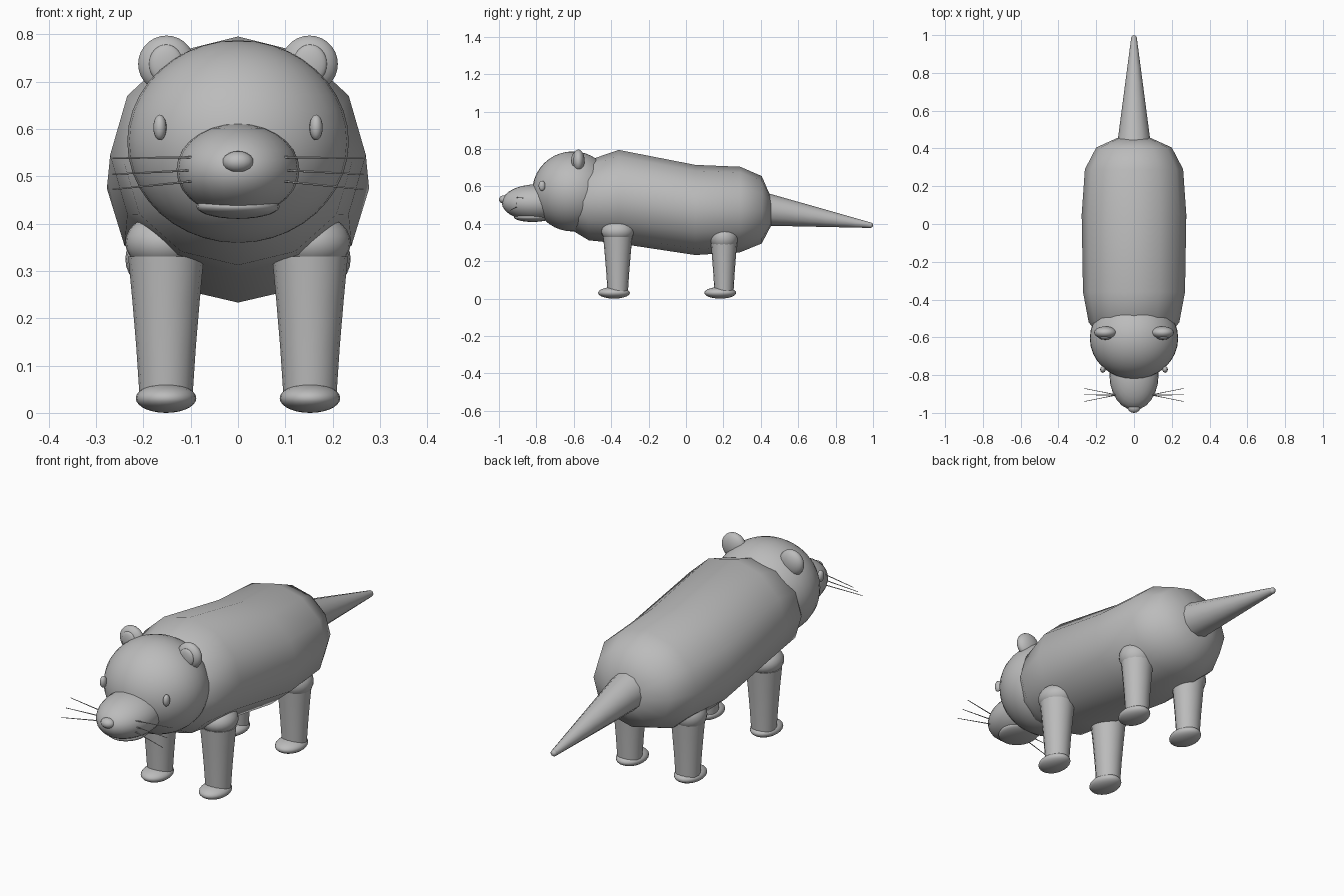
import bpy, bmesh, math
from mathutils import Vector

if "Cube" in bpy.data.objects:
    bpy.data.objects.remove(bpy.data.objects["Cube"], do_unlink=True)

GREY = (0.5, 0.5, 0.5, 1)
fur = bpy.data.materials.new("soft grey")
fur.use_nodes = True
fur.diffuse_color = GREY
fur.node_tree.nodes["Principled BSDF"].inputs["Base Color"].default_value = GREY


def finish(name, bm):
    bmesh.ops.recalc_face_normals(bm, faces=bm.faces)
    for f in bm.faces:
        f.smooth = True
    mesh = bpy.data.meshes.new(name)
    bm.to_mesh(mesh)
    bm.free()
    mesh.materials.append(fur)
    obj = bpy.data.objects.new(name, mesh)
    bpy.context.collection.objects.link(obj)
    return obj


def ellipsoid(name, centre, radii, segments=24, rings=14):
    bm = bmesh.new()
    bmesh.ops.create_uvsphere(bm, u_segments=segments, v_segments=rings, radius=1)
    for v in bm.verts:
        v.co = Vector(c + p * r for c, p, r in zip(centre, v.co, radii))
    return finish(name, bm)


def loft(name, rings, sides, upright=False):
    """Rings are (centre, half width, half depth); stacked along y, or z if upright."""
    bm = bmesh.new()
    loops = []
    for centre, a, b in rings:
        loop = []
        for i in range(sides):
            t = math.tau * i / sides
            u, w = a * math.sin(t), b * math.cos(t)
            offset = (u, w, 0) if upright else (u, 0, w)
            loop.append(bm.verts.new(Vector(centre) + Vector(offset)))
        loops.append(loop)
    for lo, hi in zip(loops, loops[1:]):
        for i in range(sides):
            j = (i + 1) % sides
            bm.faces.new((lo[i], lo[j], hi[j], hi[i]))
    bm.faces.new(loops[0])
    bm.faces.new(loops[-1])
    return finish(name, bm)


# Torso: y, bottom, top, half width
torso = [(-0.60, 0.36, 0.67, 0.18), (-0.52, 0.312, 0.74, 0.24),
         (-0.36, 0.295, 0.795, 0.27), (0.05, 0.233, 0.715, 0.277),
         (0.29, 0.248, 0.705, 0.26), (0.405, 0.295, 0.655, 0.20),
         (0.455, 0.39, 0.54, 0.09)]
loft("body", [((0, y, (lo + hi) / 2), w, (hi - lo) / 2) for y, lo, hi, w in torso], 12)

# Tapering tail with a rounded tip
tail = []
for i in range(8):
    t = i / 7
    r = 0.088 + (0.015 - 0.088) * t
    tail.append(((0, 0.43 + 0.555 * t, 0.478 - 0.085 * t), r, r))
loft("tail", tail, 12)
ellipsoid("tail_tip", (0, 0.985, 0.393), (0.015, 0.015, 0.015), 12, 8)

# Head and face
ellipsoid("head", (0, -0.605, 0.573), (0.234, 0.217, 0.214), 32, 20)
ellipsoid("muzzle", (0, -0.80, 0.513), (0.13, 0.185, 0.098))
ellipsoid("jaw", (0, -0.82, 0.436), (0.088, 0.10, 0.026))
ellipsoid("nose", (0, -0.972, 0.53), (0.033, 0.028, 0.023), 16, 10)

for side, s in (("left", 1), ("right", -1)):
    ellipsoid(side + "_eye", (s * 0.165, -0.77, 0.603), (0.014, 0.018, 0.027), 16, 10)
    ellipsoid(side + "_ear", (s * 0.151, -0.575, 0.737), (0.06, 0.033, 0.06))
    ellipsoid(side + "_inner_ear", (s * 0.152, -0.600, 0.737), (0.036, 0.013, 0.041))

    # Whiskers fan out from the muzzle
    for n, start_z, end_z, end_y in (("upper", 0.54, 0.538, -0.87),
                                     ("middle", 0.513, 0.504, -0.905),
                                     ("lower", 0.49, 0.472, -0.94)):
        a = Vector((s * 0.09, -0.905, start_z))
        b = Vector((s * 0.265, end_y, end_z))
        bm = bmesh.new()
        bmesh.ops.create_cone(bm, segments=6, radius1=0.0025, radius2=0.0015,
                              depth=(b - a).length, cap_ends=True)
        bm.transform((b - a).to_track_quat("Z", "Y").to_matrix().to_4x4())
        bmesh.ops.translate(bm, verts=bm.verts, vec=(a + b) / 2)
        finish(f"{side}_{n}_whisker", bm)

    # Legs: rounded joint, tapering column, flat paw
    for end, y, depth, joint_z, joint_r in (("front", -0.365, 0.078, 0.36, 0.088),
                                            ("hind", 0.203, 0.073, 0.325, 0.076)):
        x = s * 0.152
        column = [((x, y, z), w, w * depth / 0.08) for z, w in
                  ((0.33, 0.08), (0.235, 0.071), (0.14, 0.063), (0.035, 0.056))]
        loft(f"{side}_{end}_leg", column, 16, upright=True)
        ellipsoid(f"{side}_{end}_joint", (s * 0.157, y, joint_z),
                  (0.081, joint_r, 0.061 if end == "front" else 0.072))
        ellipsoid(f"{side}_{end}_paw", (x, y - 0.02, 0.031), (0.064, 0.085, 0.031))

for obj in bpy.context.collection.objects:
    obj.select_set(obj.type == "MESH")
    if obj.type == "MESH":
        bpy.context.view_layer.objects.active = obj
bpy.ops.object.shade_smooth_by_angle(angle=math.radians(50))
